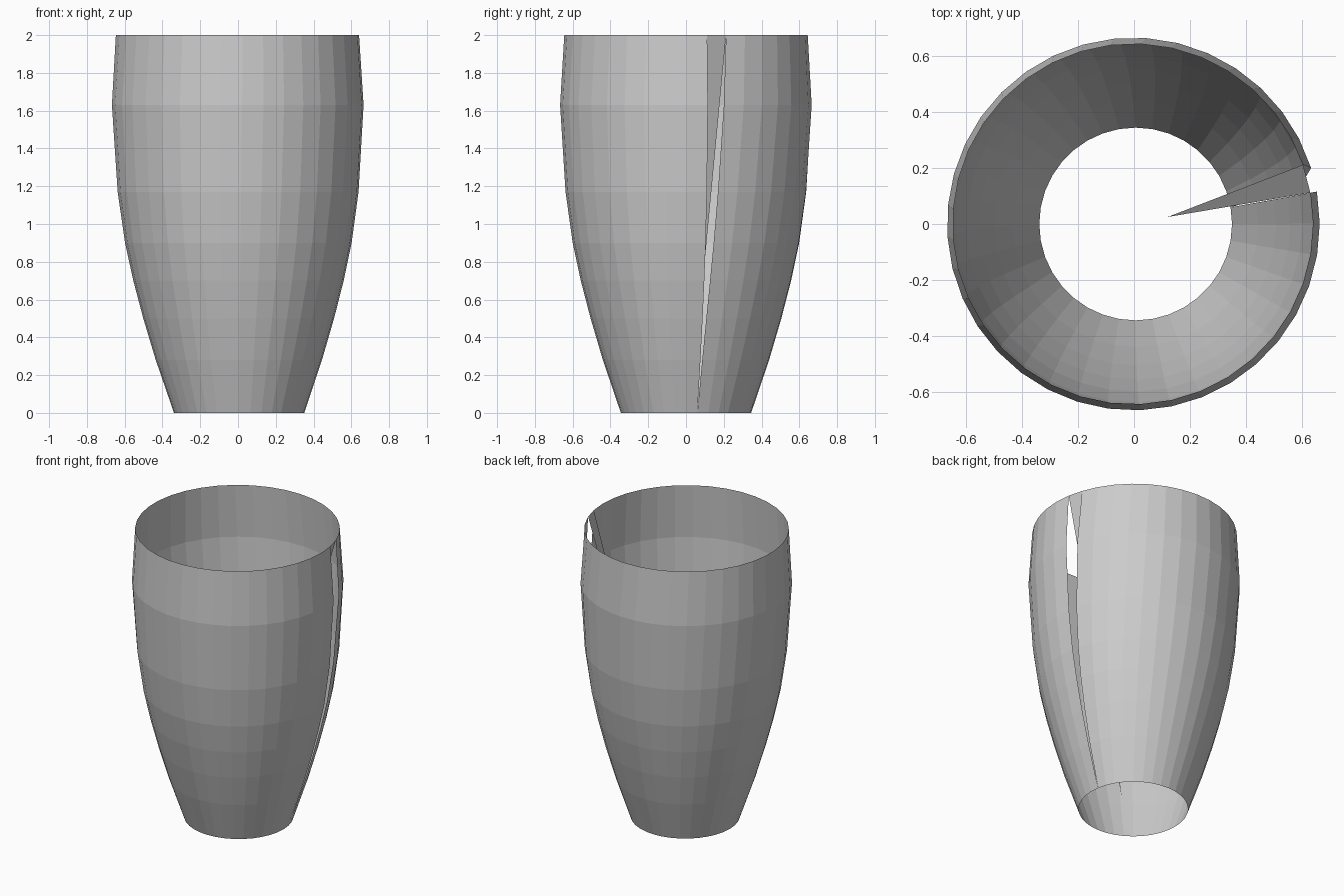
import bpy
from math import sin, cos, radians

if "Cube" in bpy.data.objects:
    bpy.data.objects.remove(bpy.data.objects["Cube"])

SIDES = 36
# (height, radius) from foot to rim
PROFILE = [(0, .345), (.28, .44), (.5, .505), (.7, .557), (.9, .6),
           (1.17, .638), (1.63, .667), (2, .645)]
SEAM = 10  # angle of the straight side of the seam


def make(name, verts, faces):
    mesh = bpy.data.meshes.new(name)
    mesh.from_pydata(verts, [], faces)
    mesh.update()
    obj = bpy.data.objects.new(name, mesh)
    bpy.context.collection.objects.link(obj)
    return obj


def point(r, angle, z):
    a = radians(angle)
    return (r * cos(a) + .006 - .005 * z, r * sin(a), z)


def opening(z):
    # the seam is closed at the foot and widens towards the rim
    return 9.2 * z / 2


# vase wall: open sheet wrapped round, leaving the widening seam
verts, faces = [], []
for z, r in PROFILE:
    start = SEAM + opening(z)
    step = (360 - opening(z)) / SIDES
    verts += [point(r, start + i * step, z) for i in range(SIDES + 1)]
w = SIDES + 1
for j in range(len(PROFILE) - 1):
    for i in range(SIDES):
        k = j * w + i
        faces.append((k, k + 1, k + 1 + w, k + w))
make("vase_wall", verts, faces)

# narrow flap hanging from the rim at the seam down inside the vase
rim_r = PROFILE[-1][1]
make("inner_flap", [(.12, .025, .02), point(rim_r, SEAM, 2),
                    point(rim_r, SEAM + opening(2), 2)], [(0, 1, 2)])
